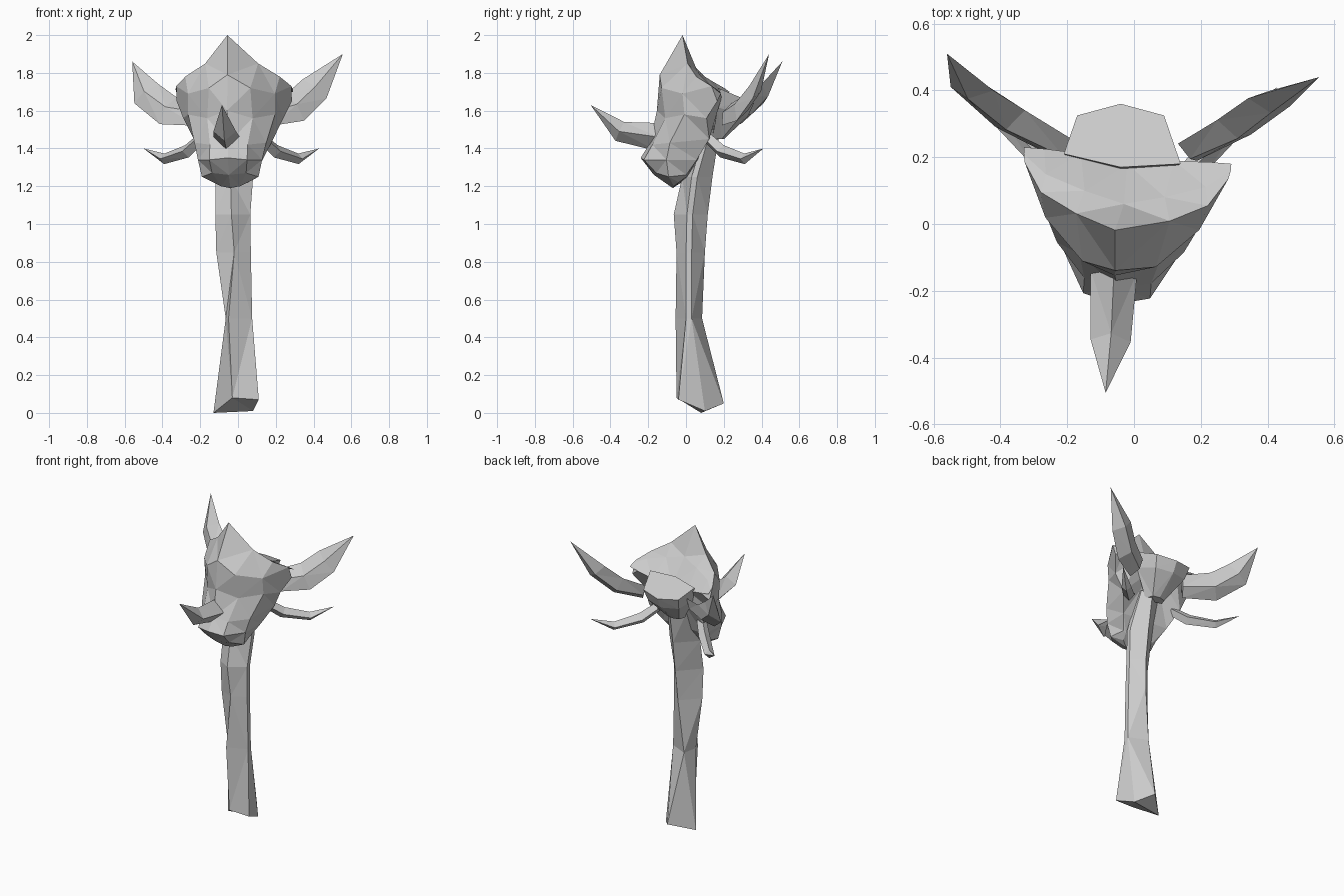
import bpy
import bmesh
from mathutils import Vector

if "Cube" in bpy.data.objects:
    bpy.data.objects.remove(bpy.data.objects["Cube"], do_unlink=True)

# One bone-grey colour for everything
grey = bpy.data.materials.new("bone_grey")
grey.use_nodes = True
colour = (0.6, 0.6, 0.6, 1.0)
grey.diffuse_color = colour
grey.node_tree.nodes["Principled BSDF"].inputs["Base Color"].default_value = colour


def loft(name, rings, closed=True):
    """Skin a list of equal rings, close the open ends and make a flat shaded object."""
    bm = bmesh.new()
    rows = [[bm.verts.new(point) for point in ring] for ring in rings]
    for upper, lower in zip(rows, rows[1:]):
        count = len(upper)
        for a in range(count if closed else count - 1):
            b = (a + 1) % count
            bm.faces.new((upper[a], upper[b], lower[b], lower[a]))
    bmesh.ops.remove_doubles(bm, verts=bm.verts[:], dist=0.0005)
    bmesh.ops.holes_fill(bm, edges=bm.edges[:], sides=0)
    bmesh.ops.triangulate(bm, faces=bm.faces[:])
    bmesh.ops.recalc_face_normals(bm, faces=bm.faces[:])
    mesh = bpy.data.meshes.new(name)
    bm.to_mesh(mesh)
    bm.free()
    mesh.materials.append(grey)
    obj = bpy.data.objects.new(name, mesh)
    bpy.context.collection.objects.link(obj)
    return obj


def horn(name, path, sizes, tip, lean=0):
    """Sweep a diamond section, leaning sideways by a share of its height, to a pointed tip."""
    points = [Vector(p) for p in path] + [Vector(tip)]
    rings = []
    for i, (height, width) in enumerate(sizes):
        tangent = (points[i + 1] - points[max(i - 1, 0)]).normalized()
        side = tangent.cross(Vector((0, 0, 1))).normalized()
        up = side.cross(tangent)
        tall = (up + side * lean) * height
        wide = (side - up * lean).normalized() * width
        centre = points[i]
        rings.append([centre + tall, centre + wide, centre - tall, centre - wide])
    rings.append([points[-1]] * 4)
    return loft(name, rings)


# Crooked pole: a five sided foot, then rings of
# (height, front x, front y, left x, right x, side y, back x, back y)
foot = [(-.03, -.05, .08), (.11, -.04, .07), (.08, .1, .01), (0, .2, .05), (-.13, .08, 0)]
levels = [
    (.5, -.05, -.055, -.065, .075, .03, -.045, .085),
    (.85, -.02, -.05, -.115, .068, .03, -.01, .1),
    (1.05, -.035, -.065, -.12, .065, .035, 0, .115),
    (1.25, -.04, -.02, -.12, .08, .06, 0, .14),
    (1.5, -.04, .1, -.1, .05, .13, 0, .18),
]
pole = [foot]
for z, fx, fy, left, right, side_y, bx, by in levels:
    pole.append([(fx, fy, z), (right, side_y - .03, z), (right, side_y, z),
                 (bx, by, z), (left, (fy + side_y) / 2, z)])
loft("pole", pole)

# Mask: each row is a half section (centre, inner, outer, rear), mirrored about its own axis
AXIS = -.035
YAW = .08
sections = [
    [(0, .18, 1.66), (.14, .2, 1.67), (.25, .205, 1.69), (.31, .205, 1.7)],     # back rim
    [(0, .06, 1.81), (.12, .09, 1.78), (.24, .13, 1.75), (.31, .185, 1.715)],   # top
    [(-.02, -.02, 2), (.14, .02, 1.85), (.25, .075, 1.78), (.305, .16, 1.73)],  # crest
    [(-.01, -.14, 1.79), (.11, -.12, 1.72), (.23, 0, 1.69), (.305, .19, 1.65)],  # brow
    [(-.01, -.155, 1.6), (.12, -.1, 1.56), (.23, .01, 1.58), (.265, .13, 1.56)],  # eyes
    [(0, -.19, 1.43), (.1, -.17, 1.42), (.19, -.07, 1.43), (.21, .14, 1.45)],   # cheeks
    [(0, -.24, 1.35), (.1, -.215, 1.34), (.17, -.09, 1.34), (.16, .07, 1.34)],  # muzzle
    [(0, -.17, 1.26), (.09, -.15, 1.27), (.15, -.08, 1.25), (.12, .01, 1.26)],  # lip
    [(0, -.07, 1.19), (.05, -.06, 1.2), (.09, -.03, 1.22), (.1, .01, 1.25)],    # chin
]


def turned(x, y, z):
    """Turn a mask point slightly about the mask's own axis."""
    return (AXIS + x + YAW * y, y - YAW * x, z)


mask = []
for half in sections:
    far_half = [turned(-x, y, z) for x, y, z in reversed(half[1:])]
    mask.append(far_half + [turned(x, y, z) for x, y, z in half])
loft("mask", mask, closed=False)

# Back of the head: a faceted block tapering down onto the pole
outline = [(-.21, .21), (-.17, .325), (-.04, .36), (.09, .325), (.14, .18), (-.04, .17)]


def block_ring(scale, middle_y, height, slope):
    middle = Vector((-.035, middle_y))
    ring = []
    for corner in outline:
        offset = (Vector(corner) - Vector((-.035, .17))) * scale
        flat = middle + offset
        ring.append((flat.x, flat.y, height - slope * offset.y))
    return ring


loft("head_block", [block_ring(1, .17, 1.72, .42), block_ring(.88, .16, 1.62, .3),
                    block_ring(.35, .135, 1.45, 0)])

# Big swept horns on either side, broad faces turned up and forward
big_sizes = [(.06, .025), (.075, .04), (.07, .035)]
horn("left_big_horn", [(.16, .215, 1.58), (.3, .29, 1.615), (.405, .365, 1.715)],
     big_sizes, (.555, .44, 1.9), lean=-.6)
horn("right_big_horn", [(-.2, .22, 1.58), (-.37, .315, 1.6), (-.485, .405, 1.69)],
     big_sizes, (-.56, .51, 1.86), lean=.6)

# Small curved tusks below them
small_sizes = [(.03, .03), (.035, .035), (.028, .03)]
for name, direction, axis in (("left_tusk", 1, 0), ("right_tusk", -1, -.07)):
    path = [(axis + direction * x, y, z) for x, y, z in
            ((.13, .12, 1.45), (.2, .19, 1.385), (.32, .31, 1.345))]
    horn(name, path, small_sizes, (axis + direction * .43, .41, 1.4))

# Upturned nose horn
horn("nose_horn", [(-.06, -.14, 1.46), (-.07, -.35, 1.49)],
     [(.075, .07), (.055, .06)], (-.085, -.505, 1.63))
